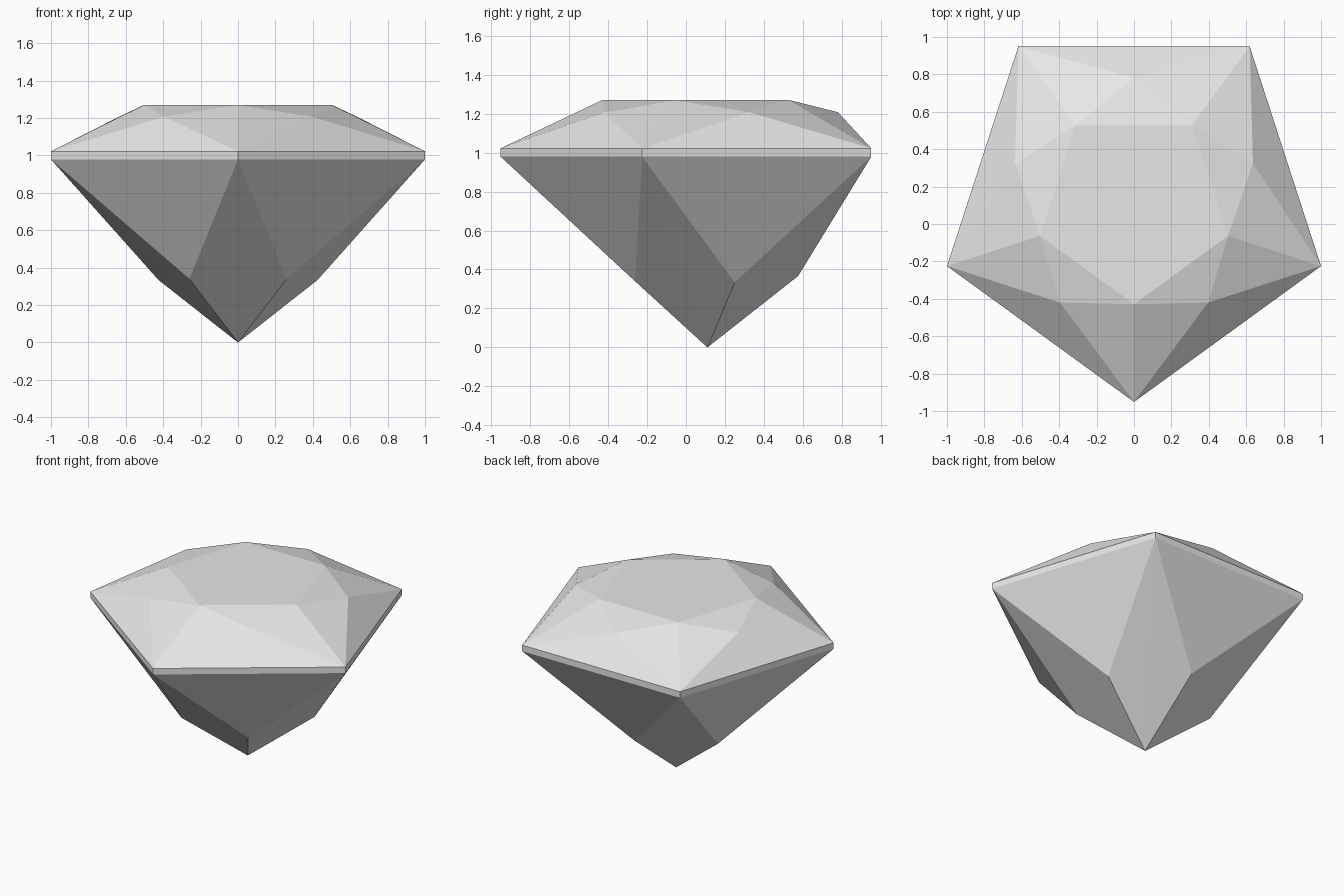
import bpy
import bmesh
from math import cos, sin, radians

cube = bpy.data.objects.get("Cube")
if cube:
    bpy.data.objects.remove(cube, do_unlink=True)

SIDES = 5
CENTRE_Y = 0.1

stone = bpy.data.materials.new("pale_grey_stone")
stone.use_nodes = True
colour = (0.8, 0.8, 0.8, 1)
stone.diffuse_color = colour
stone.node_tree.nodes["Principled BSDF"].inputs["Base Color"].default_value = colour

bm = bmesh.new()


def corner_ring(radius, z):
    """Regular pentagon with one corner at the front."""
    angles = [radians(-90 + 360 / SIDES * i) for i in range(SIDES)]
    return [bm.verts.new((radius * cos(a), CENTRE_Y + radius * sin(a), z)) for a in angles]


def middle_ring(front, side, back):
    """Facet points between the corners, mirrored across x."""
    mirrored = [(-x, y, z) for x, y, z in (side, front)]
    return [bm.verts.new(p) for p in (front, side, back, *mirrored)]


# Rings of the cut stone, from the table down to the tip
table = corner_ring(0.529, 1.27)
crown = middle_ring((0.396, -0.42, 1.207), (0.636, 0.325, 1.207), (0, 0.78, 1.207))
girdle_top = corner_ring(1.0515, 1.022)
girdle_low = corner_ring(1.0515, 0.979)
pavilion = middle_ring((0.26, -0.262, 0.34), (0.425, 0.25, 0.334), (0, 0.576, 0.367))
tip = bm.verts.new((0, 0.11, 0))

# Flat facets
bm.faces.new(table)
for i in range(SIDES):
    j = (i + 1) % SIDES
    bm.faces.new((table[i], crown[i], table[j]))
    bm.faces.new((girdle_top[i], girdle_top[j], crown[i]))
    bm.faces.new((girdle_top[i], crown[i], table[i]))
    bm.faces.new((girdle_top[j], table[j], crown[i]))
    bm.faces.new((girdle_low[i], girdle_low[j], girdle_top[j], girdle_top[i]))
    bm.faces.new((girdle_low[i], pavilion[i], girdle_low[j]))
    bm.faces.new((girdle_low[i], tip, pavilion[i]))
    bm.faces.new((girdle_low[j], pavilion[i], tip))
bmesh.ops.recalc_face_normals(bm, faces=bm.faces)

mesh = bpy.data.meshes.new("cut_gem")
bm.to_mesh(mesh)
bm.free()
mesh.materials.append(stone)
gem = bpy.data.objects.new("cut_gem", mesh)
bpy.context.collection.objects.link(gem)
